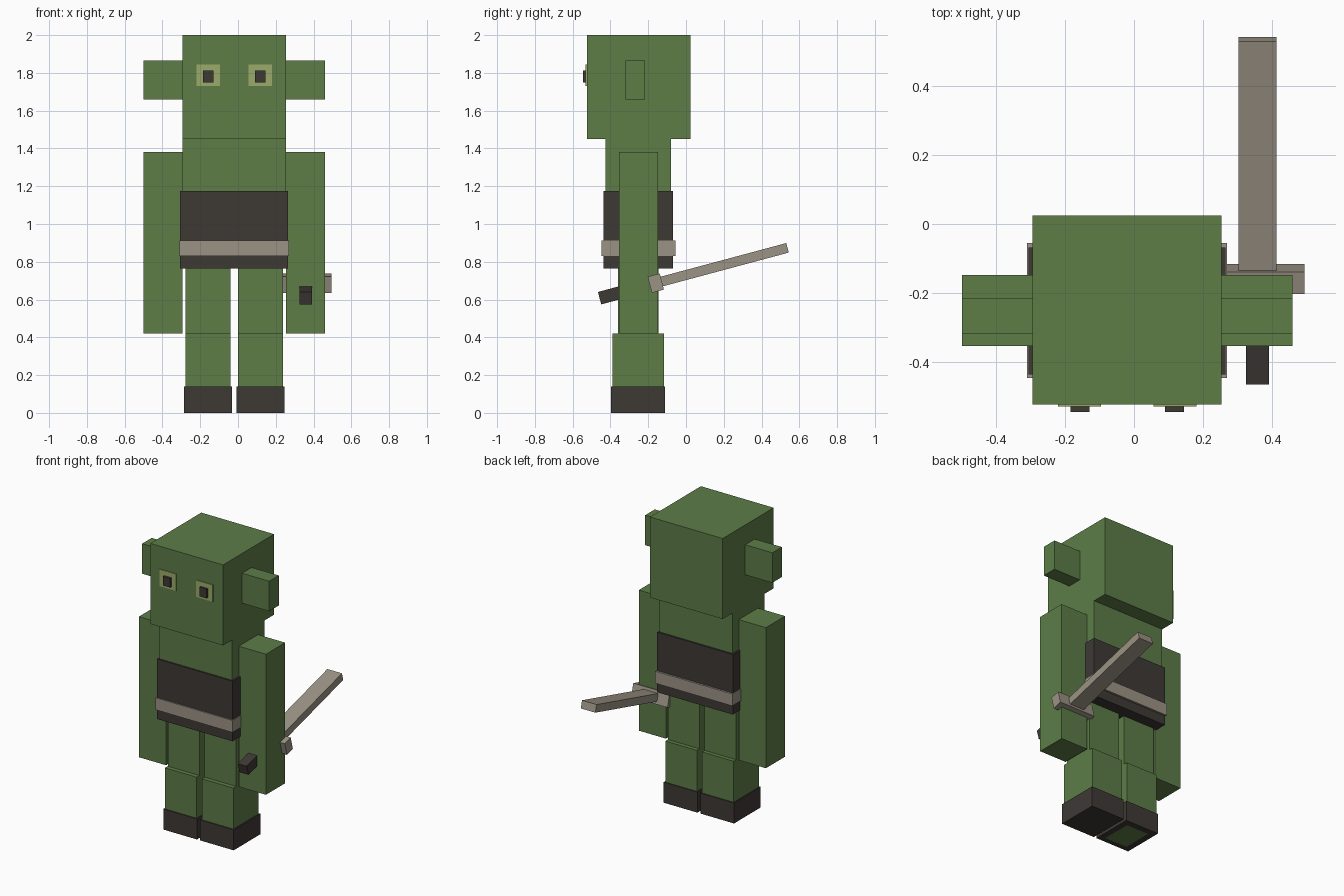
import bpy
import math
from mathutils import Matrix, Vector

cube = bpy.data.objects.get("Cube")
if cube:
    bpy.data.objects.remove(cube, do_unlink=True)


def material(name, rgb):
    mat = bpy.data.materials.new(name)
    mat.use_nodes = True
    mat.diffuse_color = (*rgb, 1)
    mat.node_tree.nodes["Principled BSDF"].inputs["Base Color"].default_value = (*rgb, 1)
    return mat


GREEN = material("green skin", (0.11, 0.205, 0.064))
DARK = material("dark leather", (0.048, 0.041, 0.036))
GREY = material("warm grey", (0.33, 0.29, 0.235))
PALE = material("pale green", (0.33, 0.41, 0.147))


def box(name, mat, x, y, z, frame=Matrix()):
    """Box spanning the (low, high) ranges, placed in the given frame."""
    size = Vector((x[1] - x[0], y[1] - y[0], z[1] - z[0]))
    centre = Vector((sum(x), sum(y), sum(z))) / 2
    bpy.ops.mesh.primitive_cube_add(size=1)
    obj = bpy.context.object
    obj.name = obj.data.name = name
    obj.data.transform(frame @ Matrix.Translation(centre) @ Matrix.Diagonal((*size, 1)))
    obj.data.materials.append(mat)
    return obj


MID = -0.02  # the body's own centre line


def pair(name, mat, inner, outer, y, z):
    """Matching boxes on both sides of the body's centre line."""
    box("left_" + name, mat, (MID + inner, MID + outer), y, z)
    box("right_" + name, mat, (MID - outer, MID - inner), y, z)


def middle(name, mat, half, y, z):
    box(name, mat, (MID - half, MID + half), y, z)


# Head, ears and eyes
middle("head", GREEN, 0.275, (-0.525, 0.025), (1.45, 2))
pair("ear", GREEN, 0.275, 0.48, (-0.32, -0.217), (1.66, 1.865))
pair("eye", PALE, 0.076, 0.201, (-0.531, -0.524), (1.73, 1.845))
pair("pupil", DARK, 0.11, 0.165, (-0.546, -0.525), (1.75, 1.812))

# Torso, vest and belt
middle("torso", GREEN, 0.275, (-0.427, -0.08), (0.78, 1.45))
middle("vest", DARK, 0.286, (-0.438, -0.068), (0.765, 1.175))
middle("belt", GREY, 0.291, (-0.447, -0.055), (0.83, 0.912))

# Arms
pair("arm", GREEN, 0.275, 0.48, (-0.355, -0.148), (0.42, 1.38))

# Legs and boots
pair("thigh", GREEN, 0.02, 0.258, (-0.36, -0.145), (0.42, 0.78))
pair("shin", GREEN, 0.02, 0.258, (-0.39, -0.117), (0.1, 0.42))
pair("boot", DARK, 0.011, 0.266, (-0.398, -0.11), (0, 0.14))
box("right_sole", GREEN, (-0.24, -0.07), (-0.36, -0.15), (-0.001, 0.002))

# Sword, tilted up towards the back and held in the left hand
hold = Matrix.Translation((0.359, -0.16, 0.687)) @ Matrix.Rotation(math.radians(15), 4, "X")
box("sword_grip", DARK, (-0.034, 0.034), (-0.308, 0), (-0.034, 0.034), hold)
box("sword_guard", GREY, (-0.137, 0.137), (-0.033, 0.033), (-0.044, 0.044), hold)
box("sword_blade", GREY, (-0.055, 0.055), (0, 0.722), (-0.026, 0.026), hold)
